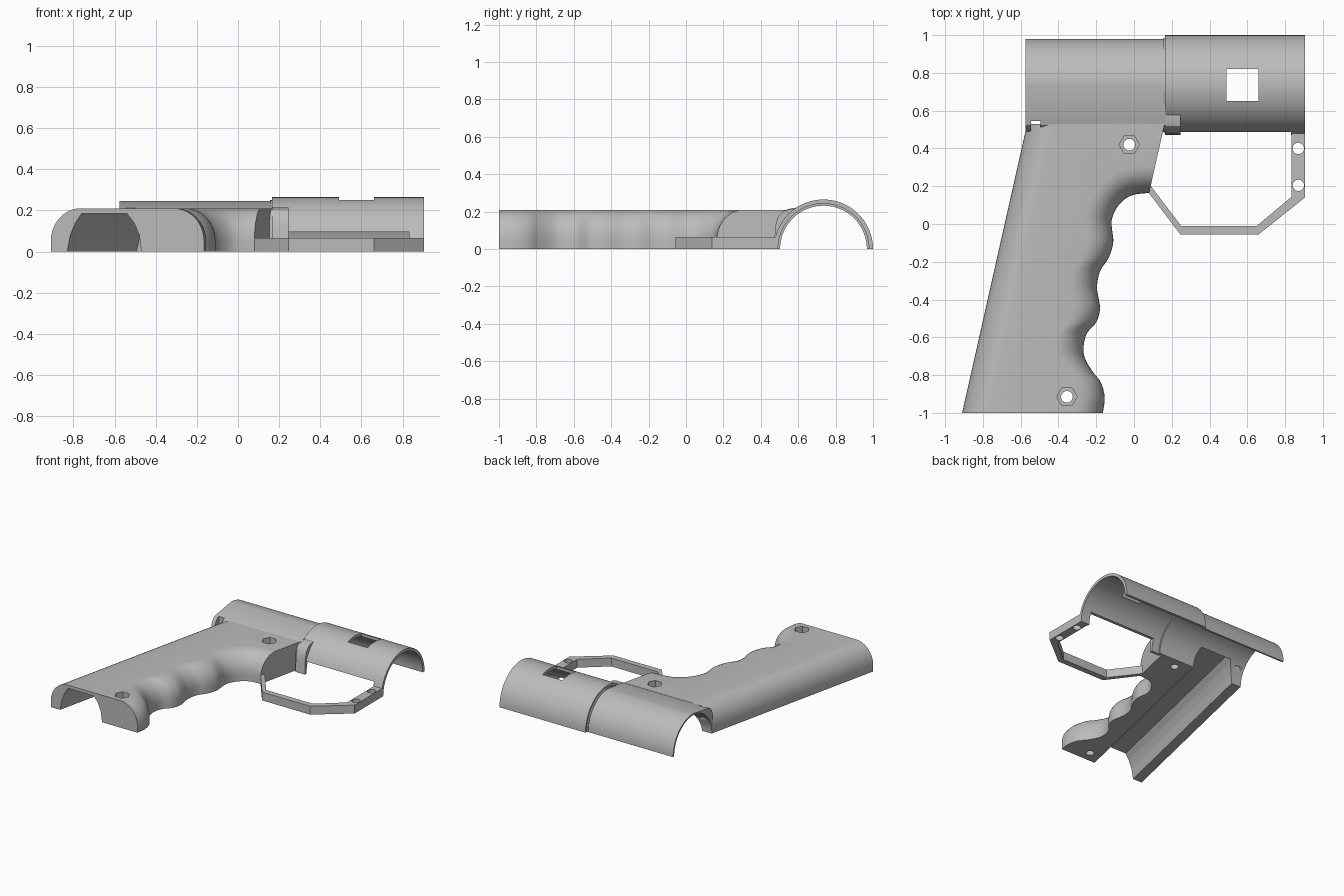
import bpy, bmesh, math
from mathutils import Vector

if "Cube" in bpy.data.objects:
    bpy.data.objects.remove(bpy.data.objects["Cube"])

grey = bpy.data.materials.new("light_grey_plastic")
grey.use_nodes = True
colour = (0.5, 0.5, 0.5, 1)
grey.diffuse_color = colour
grey.node_tree.nodes["Principled BSDF"].inputs["Base Color"].default_value = colour


def loft(name, rings):
    """Solid skinned through rings of equal point count, capped at both ends."""
    bm = bmesh.new()
    loops = [[bm.verts.new(p) for p in ring] for ring in rings]
    n = len(loops[0])
    for a, b in zip(loops, loops[1:]):
        for i in range(n):
            j = (i + 1) % n
            bm.faces.new((a[i], a[j], b[j], b[i]))
    bm.faces.new(loops[0][::-1])
    bm.faces.new(loops[-1])
    bmesh.ops.recalc_face_normals(bm, faces=bm.faces)
    mesh = bpy.data.meshes.new(name)
    bm.to_mesh(mesh)
    bm.free()
    mesh.materials.append(grey)
    obj = bpy.data.objects.new(name, mesh)
    bpy.context.collection.objects.link(obj)
    return obj


def along_x(name, profile, lo, hi):
    return loft(name, [[(x, y, z) for y, z in profile] for x in (lo, hi)])


def along_z(name, profile, lo, hi):
    return loft(name, [[(x, y, z) for x, y in profile] for z in (lo, hi)])


def disc(x, y, r, n):
    return [(x + r * math.cos(math.tau * i / n), y + r * math.sin(math.tau * i / n))
            for i in range(n)]


def box(name, x0, x1, y0, y1, z0, z1):
    return along_z(name, [(x0, y0), (x1, y0), (x1, y1), (x0, y1)], z0, z1)


def cut(obj, cutters):
    for c in cutters:
        c.hide_render = True
        mod = obj.modifiers.new("cut", "BOOLEAN")
        mod.operation, mod.solver, mod.object = "DIFFERENCE", "EXACT", c
    bpy.context.view_layer.update()
    graph = bpy.context.evaluated_depsgraph_get()
    mesh = bpy.data.meshes.new_from_object(obj.evaluated_get(graph))
    obj.modifiers.clear()
    obj.data = mesh


def catmull(pts, steps):
    pts = [Vector(p) for p in pts]
    ext = [2 * pts[0] - pts[1]] + pts + [2 * pts[-1] - pts[-2]]
    out = []
    for a, b, c, d in zip(ext, ext[1:], ext[2:], ext[3:]):
        for k in range(steps):
            t = k / steps
            out.append(0.5 * (2 * b + (c - a) * t + (2 * a - 5 * b + 4 * c - d) * t * t
                              + (3 * b - a - 3 * c + d) * t ** 3))
    return out + [pts[-1]]


AXIS = 0.735          # y of the barrel axis
BORE = 0.232
LEAN = 0.225          # sideways lean of the grip per unit of y


def arc(r, a0, a1, n=32):
    return [(AXIS + r * math.cos(math.radians(a0 + (a1 - a0) * i / n)),
             r * math.sin(math.radians(a0 + (a1 - a0) * i / n))) for i in range(n + 1)]


# Grip: finger-grooved outline with rounded long edges
fingers = catmull([(-0.165, -1), (-0.155, -0.92), (-0.175, -0.84), (-0.22, -0.78),
                   (-0.26, -0.71), (-0.267, -0.65), (-0.25, -0.58), (-0.2, -0.52),
                   (-0.18, -0.45), (-0.19, -0.38), (-0.196, -0.33), (-0.18, -0.25),
                   (-0.135, -0.18), (-0.11, -0.1), (-0.116, -0.03), (-0.118, 0.02),
                   (-0.095, 0.08), (-0.05, 0.13), (0.0, 0.155), (0.08, 0.165)], 4)


def grip_ring(z, inset):
    top = 0.53
    ring = [(-0.91 + LEAN * (top + 1) + inset, top, z), (-0.91 + inset, -1, z)]
    for p in fingers:
        # inset direction turns from sideways to up along the front face
        t = min(max((p.x + 0.12) / 0.2, 0), 1) if p.y > 0 else 0
        a = math.radians(180 - 102.7 * t)
        ring.append((p.x + inset * math.cos(a), p.y + inset * math.sin(a), z))
    ring.append((0.08 + LEAN * (top - 0.165), top, z))
    return ring


rings = [grip_ring(0, 0)]
for i in range(11):
    a = math.pi / 2 * i / 10
    rings.append(grip_ring(0.05 + 0.16 * math.sin(a), 0.145 * (1 - math.cos(a))))
grip = loft("grip", rings)

# Cutters: wiring channel, barrel bore, screw holes with hex pockets
section = [(-0.83, -0.05), (-0.83, 0), (-0.815, 0.08), (-0.79, 0.14), (-0.76, 0.185),
           (-0.54, 0.185), (-0.505, 0.14), (-0.48, 0.08), (-0.47, 0), (-0.47, -0.05)]
channel = loft("channel_cutter", [[(x + LEAN * (y + 1), y, z) for x, z in section]
                                  for y in (-1.1, 0.56)])
bore = along_x("bore_cutter", arc(BORE, 0, 360, 64)[:-1], -0.7, 1)
screws = []
for x, y in ((-0.025, 0.42), (-0.355, -0.915)):
    screws.append(along_z("screw_hole_cutter", disc(x, y, 0.031, 24), -0.1, 0.3))
    screws.append(along_z("hex_pocket_cutter", disc(x, y, 0.054, 6), 0.13, 0.3))
cut(grip, [channel, bore] + screws)

# Rear barrel half: round at the back, flat shoulder toward the grip
shoulder = [(0.56, 0.217), (0.525, 0.207), (0.502, 0.18), (0.489, 0.13), (0.487, 0)]
rear = along_x("rear_barrel", arc(0.245, 0, 90, 20) + shoulder + arc(BORE, 180, 0),
               -0.575, 0.167)
notch = box("notch_cutter", -0.545, -0.495, 0.485, 0.545, -0.1, 0.3)
cut(rear, [channel, notch])

# Front barrel half with sight window and trigger slot
front = along_x("front_barrel", arc(0.265, 0, 180, 40) + arc(0.243, 180, 0, 40),
                0.165, 0.905)
window = box("window_cutter", 0.49, 0.66, 0.65, 0.82, 0.1, 0.4)
slot = box("slot_cutter", 0.245, 0.83, 0.4, 0.6, -0.1, 0.095)
cut(front, [window, slot])

# Step ring joining the two bores, and the collar beside the grip
step = along_x("bore_step", arc(0.25, 0, 180) + arc(BORE, 180, 0), 0.155, 0.18)
collar = along_x("collar", [(0.59, 0.212), (0.56, 0.214), (0.52, 0.203), (0.49, 0.17),
                            (0.477, 0.12), (0.47, 0)] + arc(0.243, 180, 125, 12),
                 0.165, 0.245)

# Trigger guard with two holes in its front post
guard = along_z("trigger_guard", [(0.045, 0.24), (0.082, 0.16), (0.245, -0.055),
                                  (0.66, -0.055), (0.905, 0.14), (0.905, 0.48),
                                  (0.835, 0.48), (0.835, 0.145), (0.65, -0.01),
                                  (0.25, -0.01), (0.09, 0.2)], 0, 0.065)
posts = [along_z("post_hole_cutter", disc(0.87, y, 0.03, 24), -0.1, 0.2)
         for y in (0.4, 0.205)]
cut(guard, posts)

for c in [channel, bore, window, slot, notch] + screws + posts:
    bpy.data.objects.remove(c)

# Smooth the curved faces and keep the sharp edges
bpy.ops.object.select_all(action="DESELECT")
for obj in (grip, rear, front, step, collar, guard):
    obj.select_set(True)
    bpy.context.view_layer.objects.active = obj
bpy.ops.object.shade_smooth_by_angle(angle=math.radians(30))
